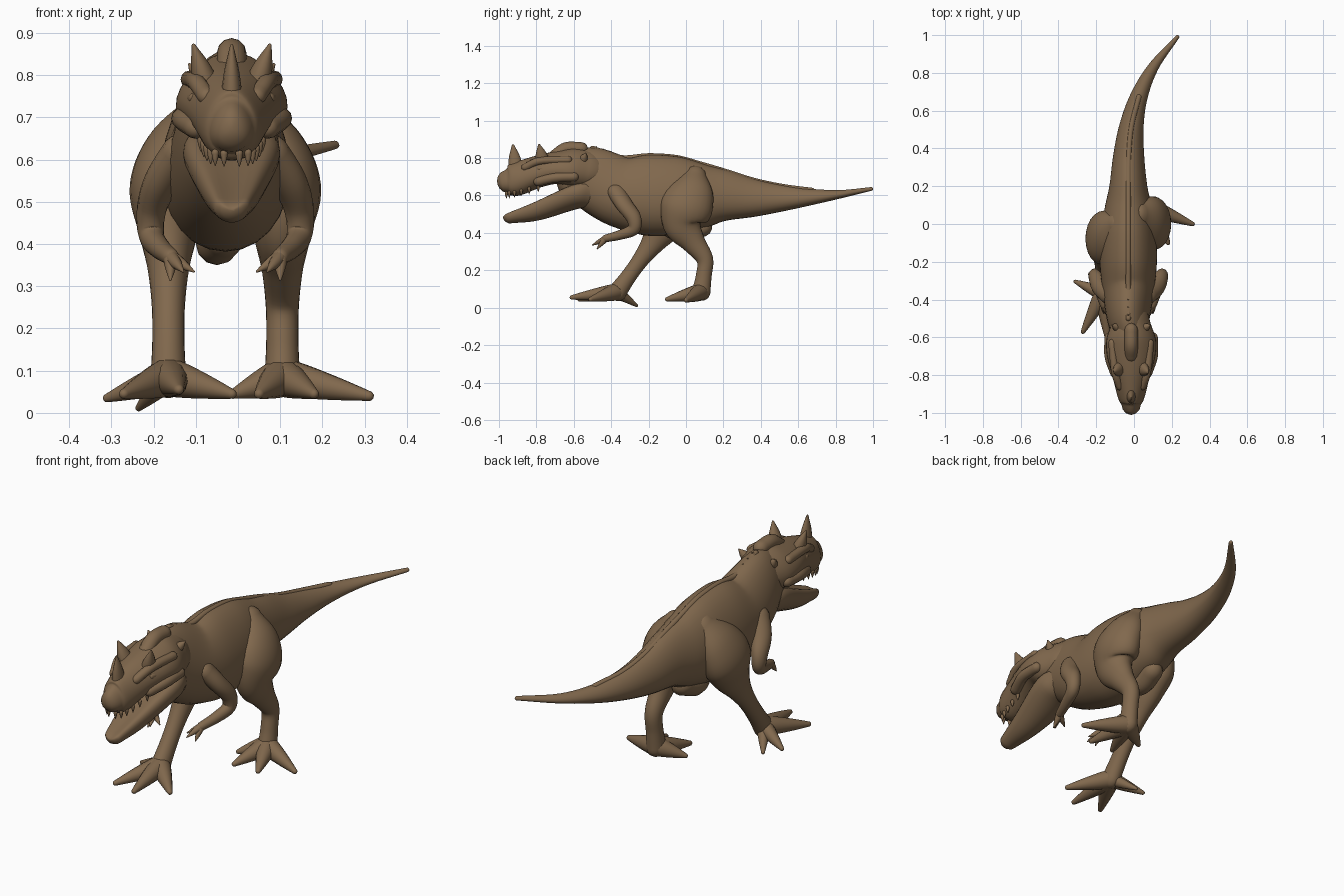
import bpy, bmesh
from math import sin, cos, pi
from mathutils import Vector

cube = bpy.data.objects.get("Cube")
if cube:
    bpy.data.objects.remove(cube, do_unlink=True)

hide = bpy.data.materials.new("brown_hide")
hide.use_nodes = True
colour = (0.22, 0.14, 0.075, 1)
hide.diffuse_color = colour
hide.node_tree.nodes["Principled BSDF"].inputs["Base Color"].default_value = colour

MID = -0.03      # middle line of the trunk
HEAD = -0.015    # middle line of the head
UP, FORE = Vector((0, 0, 1)), Vector((0, -1, 0))


def spline(keys, steps):
    """Catmull-Rom curve through keys of position and two radii."""
    keys = [Vector(key) for key in keys]
    before, after = 2 * keys[0] - keys[1], 2 * keys[-1] - keys[-2]
    padded = [before, *keys, after]
    curve = []
    for a, b, c, d in zip(padded, padded[1:], padded[2:], padded[3:]):
        enter, leave = (c - a) / 2, (d - b) / 2
        for step in range(steps):
            t = step / steps
            bend = 3 * (c - b) - 2 * enter - leave
            twist = 2 * (b - c) + enter + leave
            curve.append(b + t * (enter + t * (bend + t * twist)))
    return curve + [keys[-1]]


def tube(name, keys, up=UP, sides=20, steps=6, taper=0.0, dish=0.0):
    """Round-ended loft; taper narrows the upper side, dish hollows it."""
    rows = spline(keys, steps)
    centres = [Vector(row[:3]) for row in rows]
    last = len(rows) - 1
    frames = []
    for i, row in enumerate(rows):
        along = (centres[min(i + 1, last)] - centres[max(i - 1, 0)]).normalized()
        frames.append((centres[i], along, abs(row[3]), abs(row[4])))

    def round_end(frame, sign):
        centre, along, wide, deep = frame
        reach = along * sign * min(wide, deep)
        return [(centre + reach * sin(turn), along, wide * cos(turn), deep * cos(turn))
                for turn in (0.5, 1, 1.4)]

    frames = round_end(frames[0], -1)[::-1] + frames + round_end(frames[-1], 1)
    bm = bmesh.new()
    rings = []
    for centre, along, wide, deep in frames:
        side = along.cross(up).normalized()
        top = side.cross(along).normalized()
        ring = []
        for j in range(sides):
            angle = 2 * pi * j / sides
            height, across = sin(angle), cos(angle) * (1 - taper * sin(angle))
            if height > 0:
                height *= 1 - dish * height ** 2
            ring.append(bm.verts.new(centre + side * wide * across + top * deep * height))
        rings.append(ring)
    for ring, following in zip(rings, rings[1:]):
        for j in range(sides):
            n = (j + 1) % sides
            bm.faces.new((ring[j], ring[n], following[n], following[j]))
    bm.faces.new(rings[0])
    bm.faces.new(rings[-1])
    bmesh.ops.recalc_face_normals(bm, faces=bm.faces)
    for face in bm.faces:
        face.smooth = True
    mesh = bpy.data.meshes.new(name)
    bm.to_mesh(mesh)
    bm.free()
    mesh.materials.append(hide)
    bpy.context.collection.objects.link(bpy.data.objects.new(name, mesh))


def body(name, rows, **shape):
    """Loft from rows of middle x, y, bottom z, top z and half width."""
    tube(name, [(x, y, (low + high) / 2, width, (high - low) / 2)
                for x, y, low, high, width in rows], sides=28, **shape)


def lump(name, points, radius):
    """Even, round-ended roll along a few points."""
    tube(name, [(*point, radius, radius) for point in points], sides=12)


def spike(name, base, tip, wide, deep, up=FORE):
    """Horn, tooth or claw that narrows to a point."""
    base, tip = Vector(base), Vector(tip)
    keys = []
    for part in (0, 0.5, 1):
        size = 1 - 0.85 * part ** 1.5
        keys.append((*base.lerp(tip, part), wide * size, deep * size))
    tube(name, keys, up, sides=12, steps=4)


# Trunk, then a tail that thins and curls to the left
trunk = [(HEAD, -0.6, 0.58, 0.86, 0.09), (MID, -0.5, 0.52, 0.86, 0.11),
         (MID, -0.35, 0.43, 0.81, 0.135), (MID, -0.2, 0.385, 0.82, 0.15),
         (MID, -0.05, 0.39, 0.81, 0.145), (MID, 0.08, 0.42, 0.775, 0.125)]
for joint in range(6):
    part = joint / 5
    thin = 1 - part
    low = 0.46 + 0.165 * part ** 1.2
    trunk.append((MID + 0.26 * part ** 3, 0.2 + 0.79 * part, low,
                  low + 0.02 + 0.26 * thin ** 1.5, 0.01 + 0.09 * thin))
body("trunk_and_tail", trunk, taper=0.15)
lump("back_ridge", [(x, y, high - 0.008) for x, y, low, high, width in trunk[1:-2]], 0.014)
lump("pelvis_lump", [(MID, -0.08, 0.42), (MID - 0.02, 0, 0.4), (MID - 0.01, 0.09, 0.43)], 0.05)

# Skull and lower jaw
body("skull", [(HEAD, -0.52, 0.63, 0.84, 0.1), (HEAD, -0.61, 0.635, 0.855, 0.128),
               (HEAD, -0.7, 0.66, 0.835, 0.125), (HEAD, -0.8, 0.64, 0.81, 0.1),
               (HEAD, -0.92, 0.595, 0.77, 0.07), (HEAD, -0.96, 0.615, 0.735, 0.05)], taper=0.2)
body("lower_jaw", [(HEAD, -0.5, 0.53, 0.72, 0.09), (HEAD, -0.6, 0.525, 0.7, 0.115),
                   (HEAD, -0.8, 0.465, 0.6, 0.075), (HEAD, -0.94, 0.45, 0.53, 0.045)], dish=0.6)

# Middle horn, crest and neck knobs
spike("nose_horn", (HEAD, -0.91, 0.745), (HEAD, -0.925, 0.87), 0.026, 0.042)
lump("rear_crest", [(HEAD, -0.7, 0.81), (HEAD, -0.64, 0.85), (HEAD, -0.56, 0.85)], 0.035)
for knob in range(3):
    y, z = -0.49 + 0.04 * knob, 0.86 - 0.013 * knob
    spike("neck_knob", (MID, y, z - 0.04), (MID, y + 0.01, z), 0.03, 0.025)

for sign, side in ((1, "left"), (-1, "right")):
    def on_head(x, y, z):
        return HEAD + sign * x, y, z

    def on_trunk(x, y, z):
        return MID + sign * x, y, z

    # Face
    spike(side + "_brow_horn", on_head(0.06, -0.765, 0.775), on_head(0.09, -0.785, 0.87), 0.032, 0.042)
    lump(side + "_brow_ridge", [on_head(0.06, -0.86, 0.75), on_head(0.085, -0.78, 0.785),
                                on_head(0.1, -0.63, 0.79)], 0.021)
    lump(side + "_cheek", [on_head(0.085, -0.79, 0.675), on_head(0.115, -0.7, 0.695),
                           on_head(0.115, -0.6, 0.7)], 0.026)
    lump(side + "_eye", [on_head(0.088, -0.785, 0.745), on_head(0.092, -0.765, 0.745)], 0.014)
    spike(side + "_neck_knob", on_head(0.07, -0.55, 0.79), on_head(0.1, -0.535, 0.825), 0.025, 0.025)

    # Upper teeth follow the lip
    for tooth in range(6):
        part = tooth / 5
        root = Vector(on_head(0.018 + 0.055 * part ** 0.6, -0.96 + 0.17 * part ** 1.5,
                              0.615 + 0.035 * part ** 2))
        spike(side + "_tooth", root, root - UP * 0.03, 0.009, 0.009)

    # Small arm with three fingers
    wrist = on_trunk(0.13, -0.43, 0.37)
    joints = [on_trunk(0.1, -0.37, 0.62), on_trunk(0.15, -0.33, 0.55), on_trunk(0.175, -0.28, 0.48),
              on_trunk(0.175, -0.28, 0.42), on_trunk(0.155, -0.35, 0.39), wrist]
    arm = []
    for i, joint in enumerate(joints):
        radius = 0.045 - 0.005 * i
        arm.append((*joint, radius, radius * (1.25 - i / 20)))
    tube(side + "_arm", arm, up=FORE + UP * 0.6)
    for reach, spread, drop in ((0.07, 0.03, 0.035), (0.03, 0.055, 0.035), (0.045, 0, 0.055)):
        tip = Vector(wrist) - Vector((sign * spread, reach, drop))
        spike(side + "_finger", wrist, tip, 0.018, 0.018, up=UP)


def leg(side, sign, stride, toes):
    """Leg in even steps from hip to foot; stride gives y at each step."""
    thickness = (0.06, 0.12, 0.14, 0.105, 0.065, 0.045, 0.042, 0.05)
    keys = []
    for i, (y, deep) in enumerate(zip(stride, thickness)):
        x = MID + sign * min(0.06 + 0.05 * i, 0.135)
        keys.append((x, y, 0.71 - 0.09 * i, 0.015 + 0.55 * deep, deep))
    tube(side + "_leg", keys, up=FORE, sides=24)
    ankle = Vector((x, stride[-1], 0.085))
    for label, tip, size in toes:
        toe = []
        for step in range(6):
            part = step / 5
            radius = size * (0.046 - 0.034 * part ** 1.3)
            toe.append((*ankle.lerp(Vector(tip), part), radius, radius))
        tube(f"{side}_{label}_toe", toe, sides=14, steps=4)


# Left leg stands back, right leg strides forward
leg("left", 1, (0.05, 0.03, 0, -0.015, 0.04, 0.1, 0.095, 0.08),
    [("outer", (0.31, 0, 0.04), 1), ("middle", (0.18, -0.1, 0.045), 1),
     ("inner", (0.05, -0.1, 0.045), 1), ("hind", (-0.01, 0.02, 0.045), 1)])
leg("right", -1, (0, -0.04, -0.08, -0.12, -0.175, -0.24, -0.305, -0.37),
    [("outer", (-0.27, -0.57, 0.045), 1), ("middle", (-0.14, -0.61, 0.055), 1),
     ("inner", (-0.015, -0.51, 0.045), 1), ("side", (-0.31, -0.305, 0.035), 0.85),
     ("hind", (-0.235, -0.265, 0.012), 0.7)])
